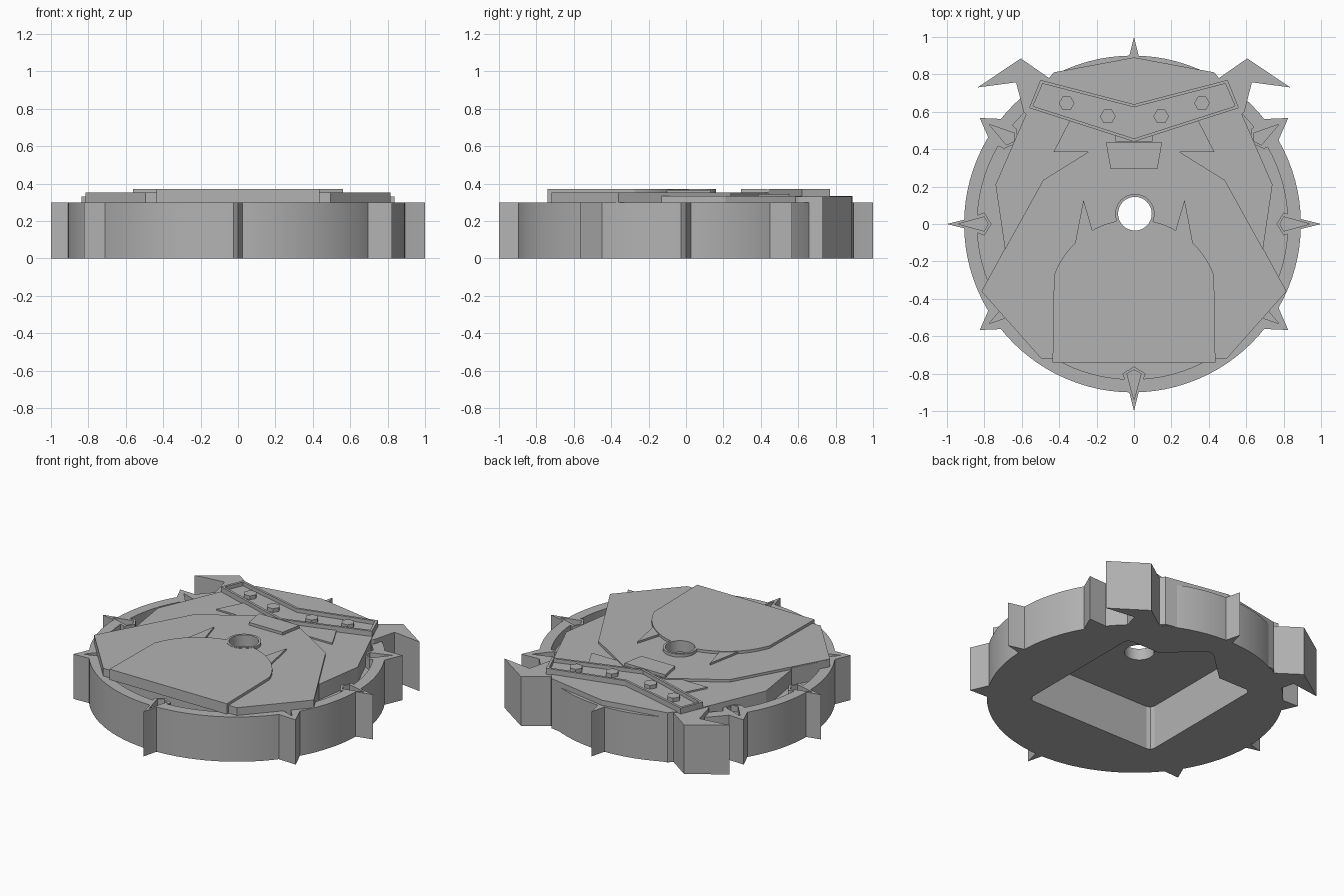
import bpy, bmesh
from math import cos, sin, pi, radians

if "Cube" in bpy.data.objects:
    bpy.data.objects.remove(bpy.data.objects["Cube"])

grey = bpy.data.materials.new("plain grey")
grey.use_nodes = True
grey.diffuse_color = (0.45, 0.45, 0.45, 1)
grey.node_tree.nodes["Principled BSDF"].inputs["Base Color"].default_value = (0.45, 0.45, 0.45, 1)

parts, cutters = [], []


def prism(name, outlines, low, high, cutter=False):
    """Extrude one or more flat outlines between two heights."""
    bm = bmesh.new()
    for outline in outlines:
        face = bm.faces.new([bm.verts.new((x, y, low)) for x, y in outline])
        top = bmesh.ops.extrude_face_region(bm, geom=[face])["geom"]
        for v in top:
            if isinstance(v, bmesh.types.BMVert):
                v.co.z = high
    bmesh.ops.recalc_face_normals(bm, faces=bm.faces[:])
    mesh = bpy.data.meshes.new(name)
    bm.to_mesh(mesh)
    bm.free()
    mesh.materials.append(grey)
    obj = bpy.data.objects.new(name, mesh)
    bpy.context.collection.objects.link(obj)
    obj.hide_render = cutter
    (cutters if cutter else parts).append(obj)
    return obj


def circle(cx, cy, r, n=96):
    return [(cx + r * cos(2 * pi * i / n), cy + r * sin(2 * pi * i / n)) for i in range(n)]


def mirrored(half):
    """Close a right-hand half outline with its mirror image."""
    return half + [(-x, y) for x, y in reversed(half) if x > 0]


def flip(outline):
    return [(-x, y) for x, y in outline]


def turn(outline, degrees):
    c, s = cos(radians(degrees)), sin(radians(degrees))
    return [(u * c - v * s, u * s + v * c) for u, v in outline]


def cut(obj, *tools):
    for tool in tools:
        mod = obj.modifiers.new("cut", 'BOOLEAN')
        mod.operation, mod.solver, mod.object = 'DIFFERENCE', 'EXACT', tool


# Cutters: rim recess, underside pocket, centre hole, spike hollows
recess = prism("recess_cutter", [circle(-0.008, 0, 0.83)], 0.23, 0.5, True)
pocket_half = [(0, -0.42), (0.45, -0.42), (0.475, -0.41), (0.485, -0.385), (0.485, 0.49),
               (0.475, 0.51), (0.45, 0.52), (0.24, 0.52), (0.03, 0.715), (0, 0.725)]
pocket = prism("pocket_cutter", [mirrored(pocket_half)], -0.1, 0.295, True)
hole = prism("hole_cutter", [circle(0.005, 0.055, 0.09, 48)], 0.2, 0.5, True)
spike_angles = {0: 0.03, 34.5: 0.075, 90: 0.03, 145.5: 0.075,
                180: 0.03, 214.5: 0.075, 270: 0.03, 325.5: 0.075}
kite = [(0.94, 0), (0.80, 0.038), (0.78, 0), (0.80, -0.038)]
hollows = prism("hollow_cutter", [turn(kite, a) for a in spike_angles if a != 90], 0.26, 0.5, True)

# Round base with raised rim
base = prism("round_base", [circle(-0.008, 0, 0.9)], 0, 0.3)
cut(base, recess, pocket, hollows)

# Spikes around the rim
for i, (angle, w) in enumerate(spike_angles.items()):
    shape = [(1, 0), (0.88, w), (0.80, 0.062), (0.762, 0), (0.80, -0.062), (0.88, -w)]
    spike = prism(f"spike_{i + 1}", [turn(shape, angle)], 0, 0.3)
    cut(spike, hollows)

# Ears
ear = [(0.44, 0.77), (0.605, 0.885), (0.835, 0.73), (0.63, 0.757), (0.59, 0.6), (0.5, 0.5)]
prism("left_ear", [ear], 0, 0.33)
prism("right_ear", [flip(ear)], 0, 0.33)

# Face plate, then the raised jowls
face_half = [(0, -0.6), (0.45, -0.6), (0.69, -0.13), (0.74, 0.21), (0.545, 0.66), (0.43, 0.81), (0, 0.89)]
face = prism("face_plate", [mirrored(face_half)], 0.002, 0.335)
cut(face, pocket, hole)
jowl_half = [(0, -0.72), (0.495, -0.72), (0.815, -0.36), (0.485, 0.235), (0.155, 0.44), (0, 0.44)]
jowls = prism("jowls", [mirrored(jowl_half)], 0.3, 0.352)
cut(jowls, hole)

# Jowl edges reach down to the recess floor
jowl_skirt = [(0.42, -0.72), (0.495, -0.72), (0.815, -0.36), (0.69, -0.13), (0.6, -0.2)]
prism("left_jowl_skirt", [jowl_skirt], 0.22, 0.345)
prism("right_jowl_skirt", [flip(jowl_skirt)], 0.22, 0.345)
prism("chin_skirt", [[(-0.495, -0.72), (0.495, -0.72), (0.45, -0.55), (-0.45, -0.55)]], 0.22, 0.345)

# Muzzle with an arched top
arch = [(0.455 * cos(radians(a)), -0.43 + 0.455 * sin(radians(a))) for a in range(20, 161, 4)]
muzzle = prism("muzzle", [[(-0.435, -0.74), (0.435, -0.74)] + arch], 0.3, 0.37)
cut(muzzle, hole)
boss = prism("hole_rim", [circle(0.005, 0.055, 0.105, 48)], 0.3, 0.372)
cut(boss, hole)

# Fangs, eyes and nose
fang = [(0.32, -0.13), (0.27, 0.13), (0.215, -0.06)]
eye = [(0.34, 0.56), (0.43, 0.385), (0.09, 0.385), (0.1, 0.49)]
for side, shape in (("left", lambda o: o), ("right", flip)):
    prism(side + "_fang", [shape(fang)], 0.3, 0.365)
    prism(side + "_eye", [shape(eye)], 0.31, 0.345)
prism("nose", [mirrored([(0, 0.295), (0.125, 0.295), (0.15, 0.435), (0, 0.435)])], 0.3, 0.371)

# Studded brow band with a sunken middle
band = prism("brow_band", [mirrored([(0, 0.44), (0.56, 0.62), (0.5, 0.77), (0, 0.64)])], 0.28, 0.37)
band_cutter = prism("band_cutter", [mirrored([(0, 0.457), (0.54, 0.63), (0.488, 0.75), (0, 0.624)])],
                    0.345, 0.5, True)
cut(band, band_cutter)
for i, (x, y) in enumerate([(-0.36, 0.645), (-0.14, 0.575), (0.145, 0.575), (0.363, 0.645)]):
    prism(f"stud_{i + 1}", [circle(x, y, 0.042, 6)], 0.33, 0.37)

# Bake the cuts, drop the cutters, shade curved walls smooth
graph = bpy.context.evaluated_depsgraph_get()
baked = {o: bpy.data.meshes.new_from_object(o.evaluated_get(graph)) for o in parts if o.modifiers}
for obj, mesh in baked.items():
    obj.modifiers.clear()
    obj.data = mesh
for tool in cutters:
    bpy.data.objects.remove(tool)
bpy.ops.object.select_all(action='DESELECT')
for obj in parts:
    obj.select_set(True)
bpy.context.view_layer.objects.active = base
bpy.ops.object.shade_smooth_by_angle(angle=radians(20))
